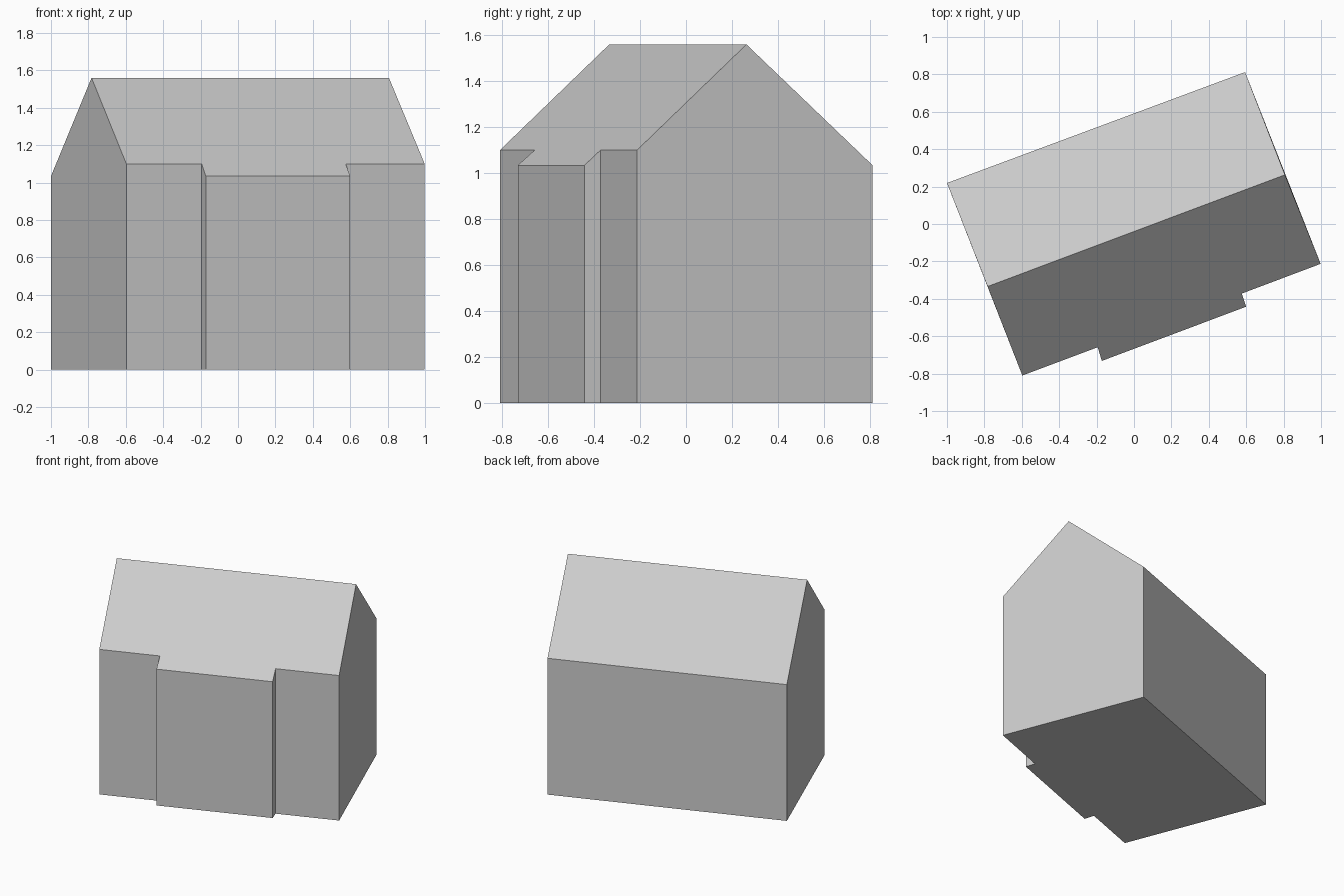
import bpy
import bmesh

cube = bpy.data.objects.get("Cube")
if cube:
    bpy.data.objects.remove(cube, do_unlink=True)

# Plain grey for the whole building
grey = bpy.data.materials.new("plain grey")
grey.use_nodes = True
colour = (0.6, 0.6, 0.6, 1)
grey.diffuse_color = colour
grey.node_tree.nodes["Principled BSDF"].inputs["Base Color"].default_value = colour

HIGH_EAVE, LOW_EAVE, RIDGE = 1.10, 1.034, 1.56

# Eave line, counterclockwise from the front right corner
front_eave = [
    (-0.597, -0.81, HIGH_EAVE),
    (-0.194, -0.659, HIGH_EAVE),   # projecting bay starts
    (-0.172, -0.732, LOW_EAVE),
    (0.60, -0.442, LOW_EAVE),
    (0.576, -0.372, HIGH_EAVE),    # projecting bay ends
    (0.998, -0.213, HIGH_EAVE),
]
back_eave = [(0.594, 0.812, LOW_EAVE), (-1.0, 0.219, LOW_EAVE)]
ridge_left, ridge_right = (0.807, 0.263, RIDGE), (-0.783, -0.334, RIDGE)


def ground(p):
    return (p[0], p[1], 0)


def make_object(name, polygons):
    """Build one flat-shaded object from a list of outward polygons."""
    bm = bmesh.new()
    for polygon in polygons:
        bm.faces.new([bm.verts.new(p) for p in polygon])
    bmesh.ops.remove_doubles(bm, verts=bm.verts, dist=0.0001)
    mesh = bpy.data.meshes.new(name)
    bm.to_mesh(mesh)
    bm.free()
    mesh.materials.append(grey)
    bpy.context.collection.objects.link(bpy.data.objects.new(name, mesh))


# Walls: one panel per eave edge, with the gable ends rising to the ridge
outline = front_eave + back_eave
walls = []
for a, b in zip(outline, outline[1:] + outline[:1]):
    panel = [ground(a), ground(b), b]
    if a == front_eave[-1]:
        panel.append(ridge_left)
    elif a == back_eave[-1]:
        panel.append(ridge_right)
    walls.append(panel + [a])
make_object("walls", walls)

# Floor
make_object("floor", [[ground(p) for p in reversed(outline)]])

# Roof slopes; the front one follows the bay
make_object("front_roof", [front_eave + [ridge_left, ridge_right]])
make_object("back_roof", [back_eave + [ridge_right, ridge_left]])
